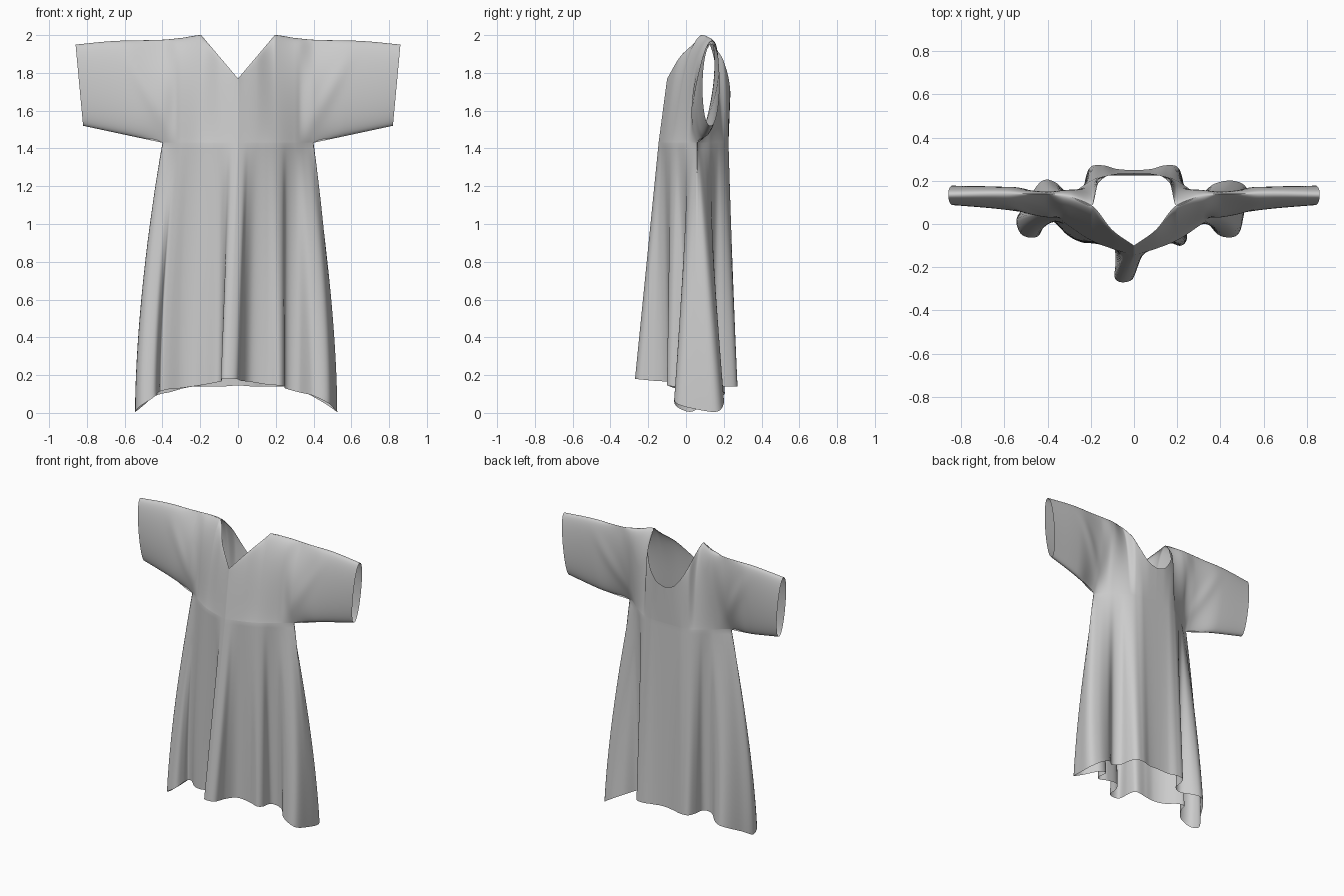
import bpy, bmesh, math

if "Cube" in bpy.data.objects:
    bpy.data.objects.remove(bpy.data.objects["Cube"])

# Pattern columns: u | lower edge y | upper edge x, z, y | outward bulge
# u is the x position along the armpit line and then along the sleeve underside
FRONT = [
    (0.00, -.145, 0.00, 1.77, -.10, 0.0),
    (0.10, -.115, 0.10, 1.89, -.03, .02),
    (0.20, -.075, .195, 2.00, .085, .06),
    (0.30, -.010, 0.30, 1.985, .125, .07),
    (0.40, .060, 0.41, 1.975, .14, .06),
    (0.60, .110, 0.63, 1.97, .14, .055),
    (0.82, .130, 0.86, 1.95, .135, .045)]
BACK = [
    (0.00, .225, 0.00, 1.69, .235, 0.0),
    (0.06, .225, 0.06, 1.71, .234, 0.0),
    (0.11, .225, 0.11, 1.765, .227, 0.0),
    (0.165, .215, .165, 1.88, .190, .02),
    (0.20, .200, .195, 2.00, .085, .06),
    (0.30, .130, 0.30, 1.985, .125, .05)] + [
    r[:5] + (b,) for r, b in zip(FRONT[4:], (.04, .045, .045))]

# Hem folds for each side: u | x, y, z
FRONT_RIGHT = [
    (0.00, .000, -.270, .18), (.03, .043, -.25, .178), (.06, .05, -.17, .17),
    (.10, .080, -.100, .165), (.15, .16, -.085, .15), (.20, .22, -.10, .145),
    (.23, .245, -.07, .14), (.26, .25, .01, .13), (.30, .32, .025, .11),
    (.34, .40, -.055, .09), (.37, .48, -.05, .05), (.40, .51, .05, .02)]
BACK_RIGHT = [
    (0.00, .000, .250, .145), (.08, .08, .255, .14), (.15, .15, .272, .14),
    (.19, .20, .265, .14), (.23, .225, .21, .14), (.25, .235, .15, .14),
    (.28, .29, .120, .13), (.32, .37, .185, .10), (.35, .46, .20, .05),
    (.38, .525, .155, .005), (.40, .51, .05, .02)]
FRONT_LEFT = FRONT_RIGHT[:4] + [
    (.15, .17, -.090, .15), (.20, .24, -.085, .14), (.25, .31, -.05, .13),
    (.29, .37, .010, .125), (.315, .41, .03, .115), (.335, .42, -.01, .11),
    (.36, .45, -.060, .08), (.385, .525, -.045, .03), (.40, .545, .02, .005)]
BACK_LEFT = BACK_RIGHT[:6] + [
    (.28, .29, .130, .13), (.31, .36, .19, .11), (.335, .41, .205, .10),
    (.36, .455, .17, .08), (.38, .50, .09, .04), (.40, .545, .02, .005)]

ARMPIT, CUFF, ARMPIT_Z = 0.40, 0.82, 1.43
NU, NS, NB, NV = 80, 26, 40, 30


def sample(keys, u, monotone=True):
    """Cubic interpolation of all key columns at u."""
    n = len(keys)
    i = 0
    while i < n - 2 and u > keys[i + 1][0]:
        i += 1
    h = keys[i + 1][0] - keys[i][0]
    t = min(1, max(0, (u - keys[i][0]) / h))

    def slope(j, c):
        return (keys[j + 1][c] - keys[j][c]) / (keys[j + 1][0] - keys[j][0])

    def tangent(j, c):
        if j == 0 or j == n - 1:
            return slope(min(j, n - 2), c)
        a, b = slope(j - 1, c), slope(j, c)
        if not monotone:
            return (a + b) / 2
        return 2 * a * b / (a + b) if a * b > 0 else 0
    out = []
    for c in range(1, len(keys[0])):
        p, q = keys[i][c], keys[i + 1][c]
        out.append(p * (2*t**3 - 3*t*t + 1) + q * (3*t*t - 2*t**3)
                   + h * tangent(i, c) * (t**3 - 2*t*t + t)
                   + h * tangent(i + 1, c) * (t**3 - t*t))
    return out


def smooth(a, b, x):
    t = min(1, max(0, (x - a) / (b - a)))
    return t * t * (3 - 2 * t)


def extend(hem, other):
    """Continue a hem past both ends so that the folds stay round."""
    u, x, y, z = hem[1]
    v = other[-2]
    return [(-u, -x, y, z)] + hem + [(2 * ARMPIT - v[0],) + v[1:]]


def skirt_point(keys, hem, u, t, side, front):
    yb = sample(keys, u)[0]
    hx, hy, hz = sample(hem, u, False)
    x = u + (hx - u) * (1 - (1 - t) ** 1.7)
    y = yb + (hy - yb) * t
    z = ARMPIT_Z + (max(0, hz) - ARMPIT_Z) * t
    # the middle front fold leans to one side
    shift = -.05 * t * math.exp(-(u / .1) ** 2) if front else 0
    return (side * x + shift, y, z)


def top_point(keys, u, v, side, front):
    sign = -1 if front else 1
    yb, xt, zt, yt, bulge = sample(keys, u)
    zb = ARMPIT_Z + max(0, u - ARMPIT) * .09 / .42
    if front and u < .2:  # straight V neckline
        zt, xt = 1.77 + 1.15 * u, .975 * u
    w = smooth(.32, ARMPIT, u)
    round_both = (4 * v * (1 - v)) ** (1 - .55 * smooth(.38, .56, u))
    round_top = 2 * v ** 1.5 * max(0, 1 - v) ** .5
    y = yb + (yt - yb) * v + sign * bulge * (w * round_both + (1 - w) * round_top)
    x, z = u + (xt - u) * v, zb + (zt - zb) * v
    # drag creases running from armpit to shoulder
    d = (x - .46) + .5 * (z - 1.65) * (-1)
    y += sign * .007 * math.exp(-(d / .04) ** 2) * math.sin(math.pi * v) ** 2
    return (side * x, y, z)


def add_grid(bm, rows):
    vs = [[bm.verts.new(p) for p in r] for r in rows]
    for a, b in zip(vs, vs[1:]):
        for i in range(len(a) - 1):
            bm.faces.new((a[i], a[i + 1], b[i + 1], b[i]))


us = [ARMPIT * i / NU for i in range(NU + 1)]
us_all = us + [ARMPIT + (CUFF - ARMPIT) * i / NS for i in range(1, NS + 1)]
vs_up = [(1 - math.cos(math.pi * j / NV)) / 2 for j in range(NV + 1)]

bm = bmesh.new()
for side, fr, bk in ((1, FRONT_RIGHT, BACK_RIGHT), (-1, FRONT_LEFT, BACK_LEFT)):
    for keys, hem, front in ((FRONT, extend(fr, bk), True),
                             (BACK, extend(bk, fr), False)):
        # skirt below the armpits
        add_grid(bm, [[skirt_point(keys, hem, u, j / NB, side, front)
                       for u in us] for j in range(NB + 1)])
        # chest, shoulder and sleeve
        add_grid(bm, [[top_point(keys, u, v, side, front) for u in us_all]
                      for v in vs_up])
bmesh.ops.remove_doubles(bm, verts=bm.verts[:], dist=1e-4)
bmesh.ops.recalc_face_normals(bm, faces=bm.faces[:])

mesh = bpy.data.meshes.new("tunic")
bm.to_mesh(mesh)
bm.free()
mesh.shade_smooth()
tunic = bpy.data.objects.new("tunic", mesh)
bpy.context.collection.objects.link(tunic)
